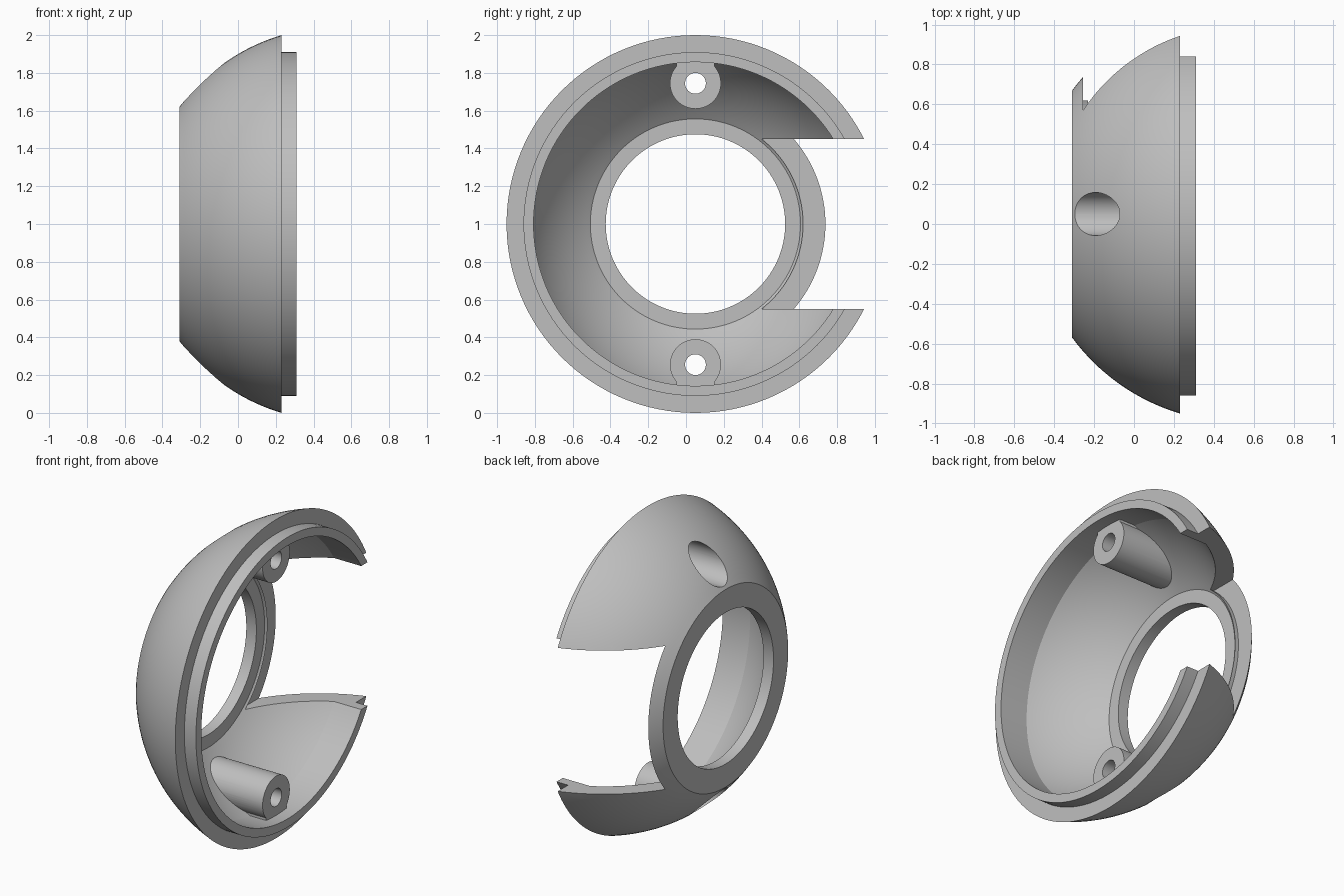
import bpy, bmesh, math
from mathutils import Matrix, Vector

if "Cube" in bpy.data.objects:
    bpy.data.objects.remove(bpy.data.objects["Cube"])

CENTRE = Vector((0, 0.05, 1))     # the ring axis runs along x through here
BALL_X = 0.53                     # centre of the spherical surfaces
OUTER_R, INNER_R = 1.044, 0.95
BOSS_Z = 0.745                    # boss distance from the axis

grey = bpy.data.materials.new("plain_grey")
grey.use_nodes = True
colour = (0.52, 0.52, 0.52, 1)
grey.diffuse_color = colour
grey.node_tree.nodes["Principled BSDF"].inputs["Base Color"].default_value = colour


def finish(name, bm, helper=True):
    bmesh.ops.recalc_face_normals(bm, faces=bm.faces)
    mesh = bpy.data.meshes.new(name)
    bm.to_mesh(mesh)
    bm.free()
    mesh.materials.append(grey)
    ob = bpy.data.objects.new(name, mesh)
    ob.location = CENTRE
    bpy.context.collection.objects.link(ob)
    ob.hide_render = helper
    return ob


def lathe(name, profile, helper=True, steps=128):
    """Spin a closed (x, radius) profile around the x axis."""
    bm = bmesh.new()
    verts = [bm.verts.new((x, 0, r)) for x, r in profile]
    edges = [bm.edges.new((verts[i - 1], v)) for i, v in enumerate(verts)]
    bmesh.ops.spin(bm, geom=verts + edges, cent=(0, 0, 0), axis=(1, 0, 0),
                   angle=math.tau, steps=steps)
    bmesh.ops.remove_doubles(bm, verts=bm.verts, dist=1e-5)
    bmesh.ops.dissolve_degenerate(bm, edges=bm.edges, dist=1e-6)
    return finish(name, bm, helper)


def rod(name, x0, x1, radius, z=0, segments=64):
    bm = bmesh.new()
    place = Matrix.Translation(((x0 + x1) / 2, 0, z)) @ Matrix.Rotation(math.pi / 2, 4, 'Y')
    bmesh.ops.create_cone(bm, cap_ends=True, segments=segments, radius1=radius,
                          radius2=radius, depth=x1 - x0, matrix=place)
    return finish(name, bm)


def block(name, low, high):
    low, high = Vector(low), Vector(high)
    bm = bmesh.new()
    place = Matrix.Translation((low + high) / 2) @ Matrix.Diagonal(high - low).to_4x4()
    bmesh.ops.create_cube(bm, size=1, matrix=place)
    return finish(name, bm)


def boolean(target, tool, operation):
    """Apply a boolean and discard the tool."""
    mod = target.modifiers.new("boolean", 'BOOLEAN')
    mod.operation, mod.solver, mod.object = operation, 'EXACT', tool
    bpy.context.view_layer.update()
    graph = bpy.context.evaluated_depsgraph_get()
    mesh = bpy.data.meshes.new_from_object(target.evaluated_get(graph))
    target.modifiers.clear()
    target.data = mesh
    bpy.data.objects.remove(tool)


def arc(radius, x0, x1, count=20):
    """Points on a spherical surface between two x positions."""
    xs = [x0 + (x1 - x0) * i / count for i in range(count + 1)]
    return [(x, math.sqrt(radius ** 2 - (x - BALL_X) ** 2)) for x in xs]


# Domed shell with stepped lip and flat hub ring
BACK, RIM, LIP, HUB = -0.31, 0.23, 0.31, -0.24
LIP_R, BORE_R, HOLE_R = 0.91, 0.857, 0.475
bore_x = BALL_X - math.sqrt(INNER_R ** 2 - BORE_R ** 2)
shell = lathe("ring_shell",
              arc(OUTER_R, BACK, RIM) + [(RIM, LIP_R), (LIP, LIP_R), (LIP, BORE_R)]
              + arc(INNER_R, bore_x, HUB) + [(HUB, HOLE_R), (BACK, HOLE_R)], helper=False)

# Side slot, leaving the thin back plate and hub ring
slot = block("slot_cutter", (-0.255, 0.2, -0.45), (0.6, 1.3, 0.45))
boolean(slot, rod("hub_keep", -0.5, 0.9, 0.57, segments=128), 'DIFFERENCE')
boolean(shell, slot, 'DIFFERENCE')

# Screw bosses, trimmed to end inside the shell wall
for side in (1, -1):
    boss = rod("screw_boss", -0.3, RIM, 0.135, side * BOSS_Z)
    web_z = sorted((side * BOSS_Z, side * 0.95))
    boolean(boss, block("boss_web", (-0.29, -0.1, web_z[0]), (RIM, 0.1, web_z[1])), 'UNION')
    trim_arc = arc(1.0, -0.3, 0.04)
    trim = lathe("boss_trim", [(-0.3, 0)] + trim_arc + [(0.4, trim_arc[-1][1]), (0.4, 0)])
    boolean(boss, trim, 'INTERSECT')
    boolean(shell, boss, 'UNION')

# Screw holes with deep head recesses
for side in (1, -1):
    boolean(shell, rod("screw_hole", -0.6, 0.6, 0.055, side * BOSS_Z), 'DIFFERENCE')
    boolean(shell, rod("head_recess", -0.6, 0.13, 0.108, side * BOSS_Z), 'DIFFERENCE')

# Smooth curved surfaces, crisp machined edges
bpy.ops.object.select_all(action='DESELECT')
shell.select_set(True)
bpy.context.view_layer.objects.active = shell
bpy.ops.object.shade_smooth_by_angle(angle=math.radians(25))
